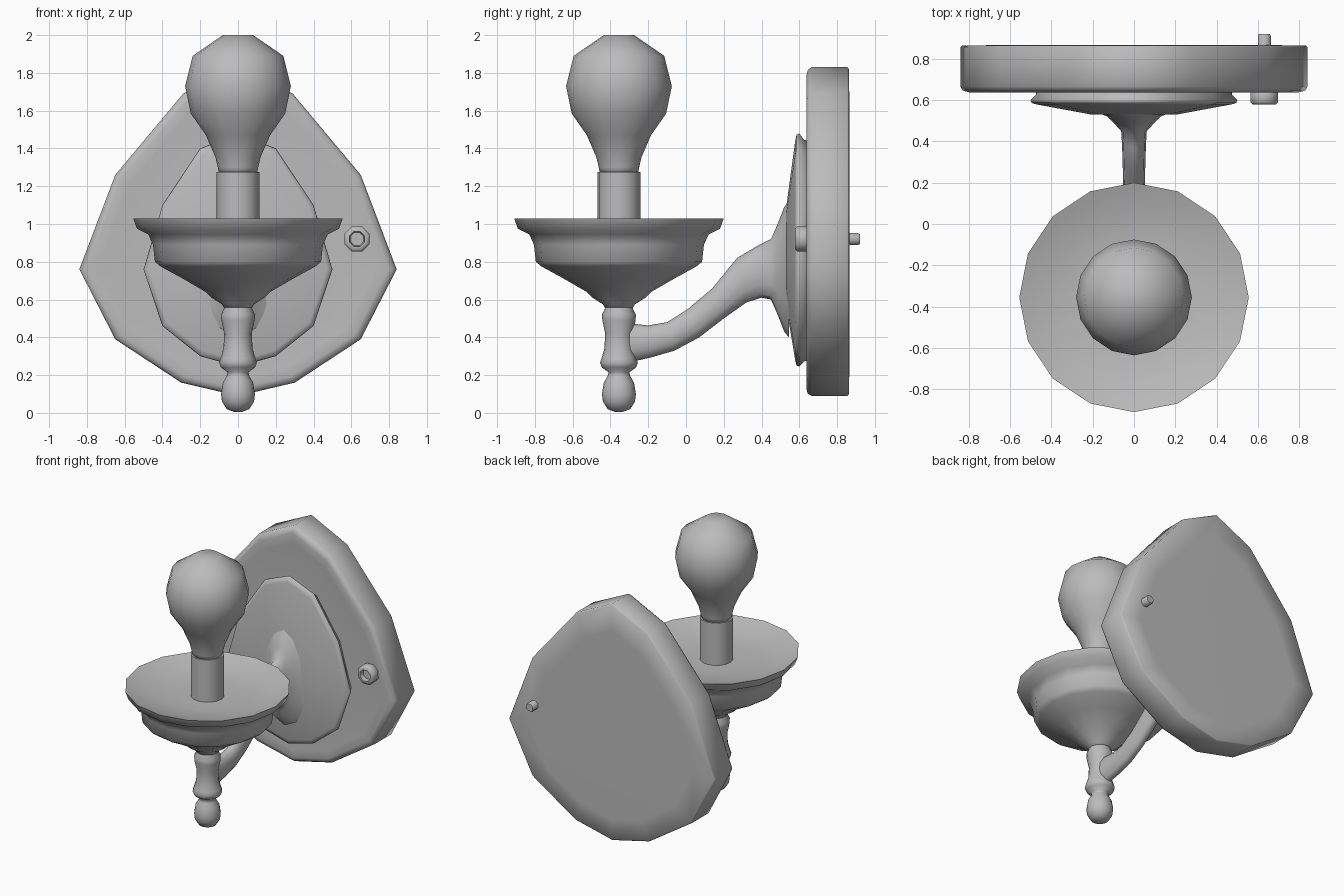
import bpy, bmesh, math
from mathutils import Vector

cube = bpy.data.objects.get("Cube")
if cube:
    bpy.data.objects.remove(cube, do_unlink=True)

grey = bpy.data.materials.new("plain grey")
grey.use_nodes = True
COLOUR = (0.5, 0.5, 0.5, 1)
grey.diffuse_color = COLOUR
grey.node_tree.nodes["Principled BSDF"].inputs["Base Color"].default_value = COLOUR

AXIS_Y = -0.355


def loft(name, rings, angle=180, caps=True):
    """Skin a list of equally long closed rings, capping both ends."""
    bm = bmesh.new()
    loops = [[bm.verts.new(p) for p in ring] for ring in rings]
    for a, b in zip(loops, loops[1:]):
        for i in range(len(a)):
            j = (i + 1) % len(a)
            bm.faces.new((a[i], a[j], b[j], b[i]))
    if caps:
        bm.faces.new(loops[0])
        bm.faces.new(loops[-1])
    bmesh.ops.recalc_face_normals(bm, faces=bm.faces)
    mesh = bpy.data.meshes.new(name)
    bm.to_mesh(mesh)
    bm.free()
    mesh.materials.append(grey)
    obj = bpy.data.objects.new(name, mesh)
    bpy.context.collection.objects.link(obj)
    bpy.ops.object.select_all(action='DESELECT')
    obj.select_set(True)
    bpy.context.view_layer.objects.active = obj
    bpy.ops.object.shade_smooth_by_angle(angle=math.radians(angle))
    return obj


def lathe(name, profile, sides=16, angle=70):
    """Turn (radius, z) points around the lamp's upright axis."""
    turn = [math.tau * i / sides for i in range(sides)]
    return loft(name, [[(r * math.cos(t), AXIS_Y + r * math.sin(t), z) for t in turn]
                       for r, z in profile], angle)


def rod(name, x, z, profile, sides=8):
    """Turn (radius, y) points around an axis running front to back."""
    turn = [math.tau * (i + 0.5) / sides for i in range(sides)]
    return loft(name, [[(x + r * math.cos(t), y, z + r * math.sin(t)) for t in turn]
                       for r, y in profile], 50)


def plate(name, half, centre_z, layers, angle):
    """Stack scaled copies of a symmetric outline at (scale, y) layers."""
    outline = half + [(-x, z) for x, z in half[-2:0:-1]]
    return loft(name, [[(x * s, y, centre_z + (z - centre_z) * s) for x, z in outline]
                       for s, y in layers], angle)


# Wall plate
plate("wall_plate",
      [(0, 1.83), (0.29, 1.69), (0.65, 1.26), (0.84, 0.76), (0.65, 0.39), (0.30, 0.16), (0, 0.09)],
      0.85, [(0.6, 0.645), (0.88, 0.642), (0.95, 0.637), (0.985, 0.645), (1, 0.665),
             (1, 0.855), (0.99, 0.863), (0.8, 0.865)], 180)

# Raised inner plate with a lipped rim
plate("inner_plate",
      [(0, 1.48), (0.2, 1.40), (0.40, 1.10), (0.50, 0.76), (0.40, 0.46), (0.2, 0.30), (0, 0.245)],
      0.80, [(0.94, 0.65), (0.95, 0.625), (1, 0.60), (0.99, 0.585), (0.94, 0.578),
             (0.42, 0.53)], 80)

# Curved arm: upper edge point, lower edge point, half width
stations = [
    ((0.545, 1.12), (0.545, 0.40), 0.19), ((0.52, 1.09), (0.52, 0.43), 0.13),
    ((0.485, 1.00), (0.485, 0.52), 0.095), ((0.45, 0.92), (0.45, 0.60), 0.062),
    ((0.37, 0.88), (0.40, 0.61), 0.058), ((0.27, 0.82), (0.32, 0.585), 0.055),
    ((0.14, 0.66), (0.20, 0.50), 0.052), ((0.01, 0.55), (0.07, 0.40), 0.05),
    ((-0.10, 0.48), (-0.06, 0.33), 0.05), ((-0.20, 0.463), (-0.18, 0.295), 0.05),
    ((-0.31, 0.475), (-0.31, 0.265), 0.05)]
arm = []
for top, low, width in stations:
    top, low = Vector((0, *top)), Vector((0, *low))
    mid, up = (top + low) / 2, (top - low) / 2
    arm.append([mid + up * math.cos(t) + Vector((width * math.sin(t), 0, 0))
                for t in (math.tau * i / 12 for i in range(12))])
loft("arm", arm, 70)

# Turned post with ball finial
lathe("post", [(0.02, 0.005), (0.06, 0.02), (0.085, 0.06), (0.09, 0.10), (0.08, 0.16),
               (0.06, 0.195), (0.055, 0.215), (0.09, 0.24), (0.10, 0.265), (0.092, 0.29),
               (0.077, 0.34), (0.073, 0.42), (0.088, 0.49), (0.09, 0.52), (0.075, 0.55),
               (0.07, 0.60)])

# Drip bowl, outside then inside
lathe("drip_bowl", [(0.07, 0.55), (0.085, 0.575), (0.14, 0.61), (0.17, 0.64), (0.30, 0.715),
                    (0.41, 0.775), (0.44, 0.80), (0.45, 0.89), (0.475, 0.945), (0.535, 0.975),
                    (0.555, 1.03), (0.53, 1.022), (0.42, 0.985), (0.25, 0.965), (0.1, 0.965)])

# Candle sleeve and bulb
lathe("candle_sleeve", [(0.113, 0.95), (0.113, 1.275), (0.09, 1.275)])
lathe("bulb", [(0.10, 1.265), (0.107, 1.30), (0.12, 1.355), (0.17, 1.47), (0.25, 1.585),
               (0.28, 1.73), (0.24, 1.89), (0.08, 2.0)], angle=180)

# Fixing nut with a recess, and the pin behind the plate
rod("nut", 0.63, 0.92, [(0.06, 0.655), (0.072, 0.635), (0.072, 0.59), (0.06, 0.578),
                        (0.043, 0.578), (0.038, 0.61)])
rod("rear_pin", 0.63, 0.92, [(0.034, 0.84), (0.034, 0.91), (0.028, 0.92)])
